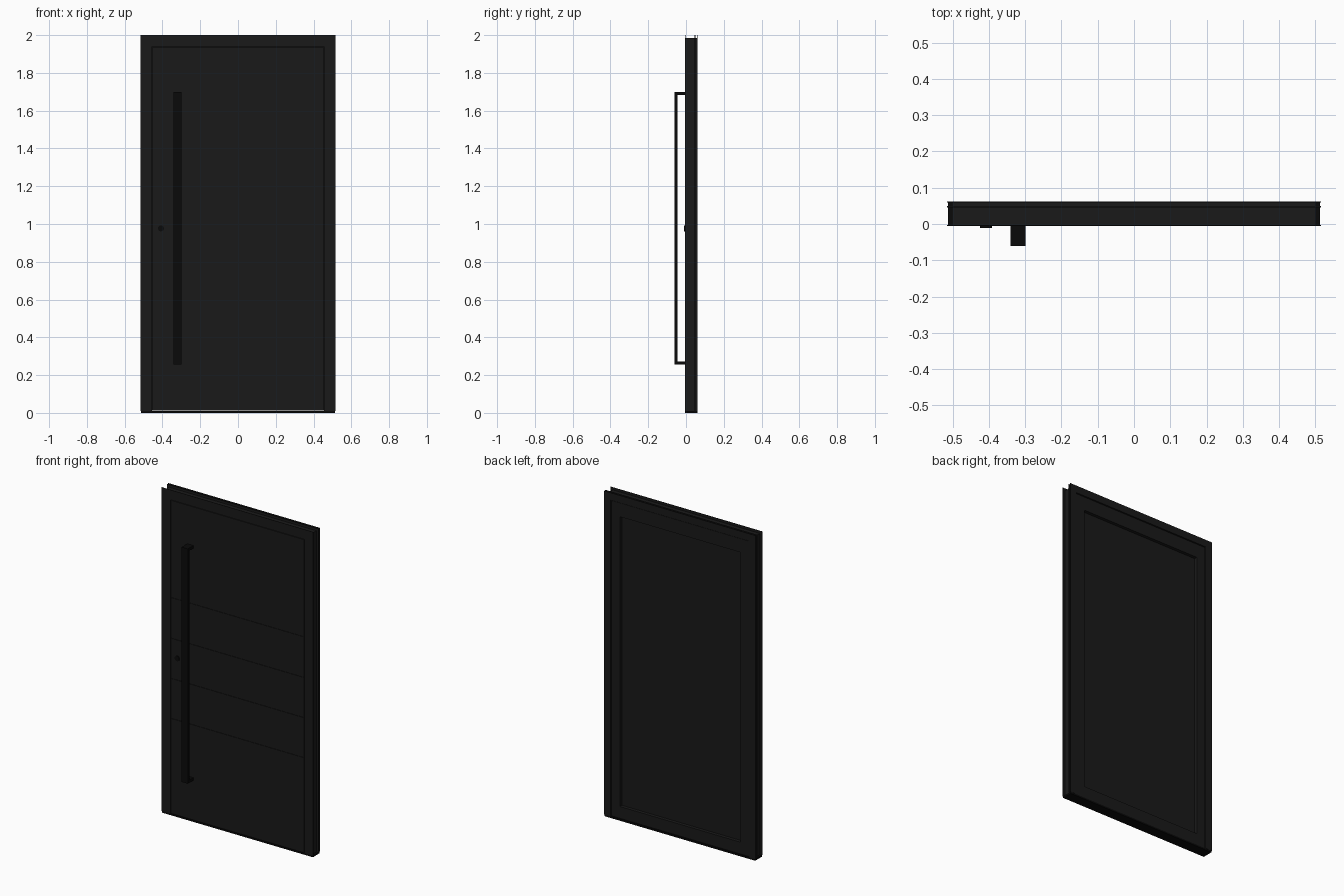
import bpy, bmesh, math
from mathutils import Vector

if "Cube" in bpy.data.objects:
    bpy.data.objects.remove(bpy.data.objects["Cube"])


def material(name, v):
    m = bpy.data.materials.new(name)
    m.diffuse_color = (v, v, v, 1)
    m.use_nodes = True
    m.node_tree.nodes["Principled BSDF"].inputs["Base Color"].default_value = m.diffuse_color
    return m


DARK = material("dark_paint", 0.010)
BLACK = material("black_metal", 0.003)


def finish(name, bm, mat):
    bmesh.ops.recalc_face_normals(bm, faces=bm.faces)
    me = bpy.data.meshes.new(name)
    bm.to_mesh(me)
    bm.free()
    me.materials.append(mat)
    ob = bpy.data.objects.new(name, me)
    bpy.context.collection.objects.link(ob)
    return ob


def box_bm(x0, x1, y0, y1, z0, z1):
    bm = bmesh.new()
    bmesh.ops.create_cube(bm, size=1)
    for v in bm.verts:
        v.co = Vector((x0 if v.co.x < 0 else x1,
                       y0 if v.co.y < 0 else y1,
                       z0 if v.co.z < 0 else z1))
    return bm


def box(name, *dims, mat=DARK):
    return finish(name, box_bm(*dims), mat)


W, H, SILL = 0.516, 2.0, 0.01
FRONT, BACK = -0.006, 0.062

# Frame: flanged profile (inward offset, y) swept up, over and down with mitres
profile = [(0, FRONT), (0.06, FRONT), (0.06, 0.028), (0.045, 0.028),
           (0.045, BACK), (0, BACK), (0, 0.059), (0.015, 0.059),
           (0.015, 0.049), (0, 0.049), (0, 0.046), (0.015, 0.046),
           (0.015, -0.003), (0, -0.003)]
bm = bmesh.new()
rings = []
for sx, top in ((-1, 0), (-1, 1), (1, 1), (1, 0)):
    rings.append([bm.verts.new((sx * (W - d), y, H - d if top else SILL))
                  for d, y in profile])
n = len(profile)
for a, b in zip(rings, rings[1:]):
    for i in range(n):
        j = (i + 1) % n
        bm.faces.new((a[i], a[j], b[j], b[i]))
bm.faces.new(rings[0])
bm.faces.new(rings[-1])
finish("door_frame", bm, DARK)

# Threshold
box("threshold", -0.513, 0.513, -0.005, 0.061, 0, SILL, mat=BLACK)

# Leaf core and front planks separated by thin grooves
LX, Z0, Z1 = 0.4525, 0.013, 1.937
box("leaf_core", -LX, LX, -0.003, 0.03, Z0, Z1)
cuts = [Z0, 0.597, 0.843, 1.09, 1.34, Z1]
for k, (a, b) in enumerate(zip(cuts, cuts[1:])):
    lo = a + (0.001 if k else 0)
    hi = b - (0.001 if k < 4 else 0)
    box(f"front_plank_{k + 1}", -LX, LX, FRONT, -0.003, lo, hi)

# Leaf back with a recessed panel
bm = box_bm(-0.467, 0.467, 0.030, 0.057, Z0, 1.951)
back = max(bm.faces, key=lambda f: f.calc_center_median().y)
bmesh.ops.inset_region(bm, faces=[back], thickness=0.08)
for v in back.verts:
    v.co.z = 0.085 if v.co.z < 1 else 1.867
inner = bmesh.ops.inset_region(bm, faces=[back], thickness=0.001)
for v in back.verts:
    v.co.y = 0.038
finish("leaf_back", bm, DARK)

# Pull handle: long flat bar with an arm at each end
HX0, HX1, HZ0, HZ1, T = -0.341, -0.299, 0.256, 1.70, 0.017
bm = bmesh.new()
side = [(FRONT, HZ0), (-0.061, HZ0), (-0.061, HZ1), (FRONT, HZ1),
        (FRONT, HZ1 - T), (-0.061 + T, HZ1 - T), (-0.061 + T, HZ0 + T), (FRONT, HZ0 + T)]
face = bm.faces.new([bm.verts.new((HX0, y, z)) for y, z in side])
ext = bmesh.ops.extrude_face_region(bm, geom=[face], use_keep_orig=True)
bmesh.ops.translate(bm, vec=(HX1 - HX0, 0, 0),
                    verts=[g for g in ext["geom"] if isinstance(g, bmesh.types.BMVert)])
finish("pull_handle", bm, BLACK)

# Lock cylinder
bpy.ops.mesh.primitive_cylinder_add(vertices=32, radius=0.016, depth=0.006,
                                    location=(-0.408, -0.008, 0.977),
                                    rotation=(math.pi / 2, 0, 0))
lock = bpy.context.object
lock.name = "lock_cylinder"
lock.data.materials.append(BLACK)
bpy.ops.object.shade_smooth_by_angle()
